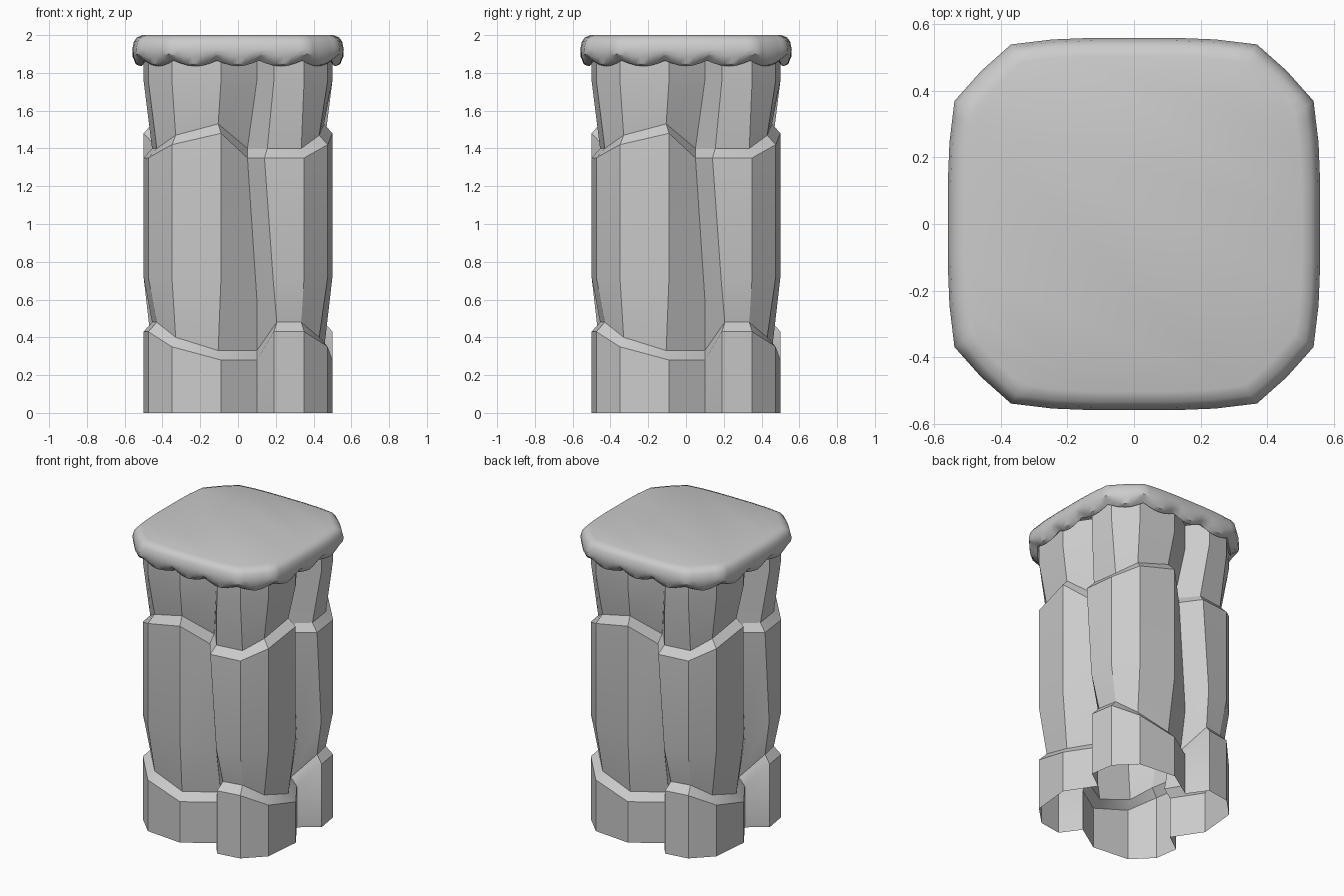
import bpy, bmesh, math

if "Cube" in bpy.data.objects:
    bpy.data.objects.remove(bpy.data.objects["Cube"])


def loft(name, rings, cap_top=False, smooth=30):
    """Skin a stack of equal-length closed rings (counter-clockwise) into an open shell."""
    bm = bmesh.new()
    loops = [[bm.verts.new(p) for p in r] for r in rings]
    n = len(rings[0])
    for a, b in zip(loops, loops[1:]):
        for i in range(n):
            j = (i + 1) % n
            bm.faces.new((a[i], a[j], b[j], b[i]))
    if cap_top:
        bm.faces.new(loops[-1])
    mesh = bpy.data.meshes.new(name)
    bm.to_mesh(mesh)
    bm.free()
    ob = bpy.data.objects.new(name, mesh)
    bpy.context.collection.objects.link(ob)
    bpy.ops.object.select_all(action='DESELECT')
    bpy.context.view_layer.objects.active = ob
    ob.select_set(True)
    bpy.ops.object.shade_smooth_by_angle(angle=math.radians(smooth))
    return ob


def four_fold(points):
    """Repeat one quarter of an outline around z."""
    out = []
    for _ in range(4):
        out += points
        points = [(-y, x, z) for x, y, z in points]
    return out


def rock_ring(start, end, heights, inset=False):
    """One cross-section: overlapping corner slabs with a recessed joint on each side."""
    if inset:
        plan = [(start + .015, -.455), (.335, -.43), (.43, -.33), (.455, -.105), (.33, end)]
    else:
        plan = [(start, -.5), (.35, -.475), (.475, -.35), (.5, -.09), (.375, end)]
    return four_fold([(x, y, z) for (x, y), z in zip(plan, heights)])


# Rock pillar: three stacked tiers with sloping ledges, open underneath
low = [.43, .43, .35, .28, .28]
high = [1.35, 1.35, 1.42, 1.48, 1.35]
loft("rock_pillar", [
    rock_ring(.19, .10, [0] * 5),
    rock_ring(.19, .10, low),
    rock_ring(.19, .10, [z + .05 for z in low], True),
    rock_ring(.185, .10, [.72, .72, .72, .72, .60]),
    rock_ring(.14, .05, high),
    rock_ring(.14, .05, [z + .05 for z in high], True),
    rock_ring(.19, .10, [1.76] * 5),
    rock_ring(.19, .10, [1.92] * 5),
])

# Cap outline: rounded square with eight scallops per side
key = [(-.37, -.54), (-.245, -.555), (-.12, -.56), (0, -.56),
       (.12, -.56), (.245, -.555), (.37, -.54), (.46, -.46), (.54, -.37)]
SUB = 3
quarter = []
for i, ((x0, y0), (x1, y1)) in enumerate(zip(key, key[1:])):
    for s in range(SUB):
        t = s / SUB
        dip = abs(math.sin(math.pi / 2 * (i + t)))
        quarter.append((x0 + (x1 - x0) * t, y0 + (y1 - y0) * t, dip))
outline = four_fold(quarter)


def cap_ring(scale, z, scallop=0):
    return [(x * scale, y * scale, z - scallop * d) for x, y, d in outline]


# Soft cap with a scalloped lip curling under
loft("scalloped_cap", [
    cap_ring(.84, 1.90),
    cap_ring(.92, 1.865, .03),
    cap_ring(.965, 1.89, .045),
    cap_ring(.995, 1.90, .015),
    cap_ring(1.0, 1.925),
    cap_ring(.985, 1.965),
    cap_ring(.955, 1.988),
    cap_ring(.90, 2.0),
], cap_top=True, smooth=40)
